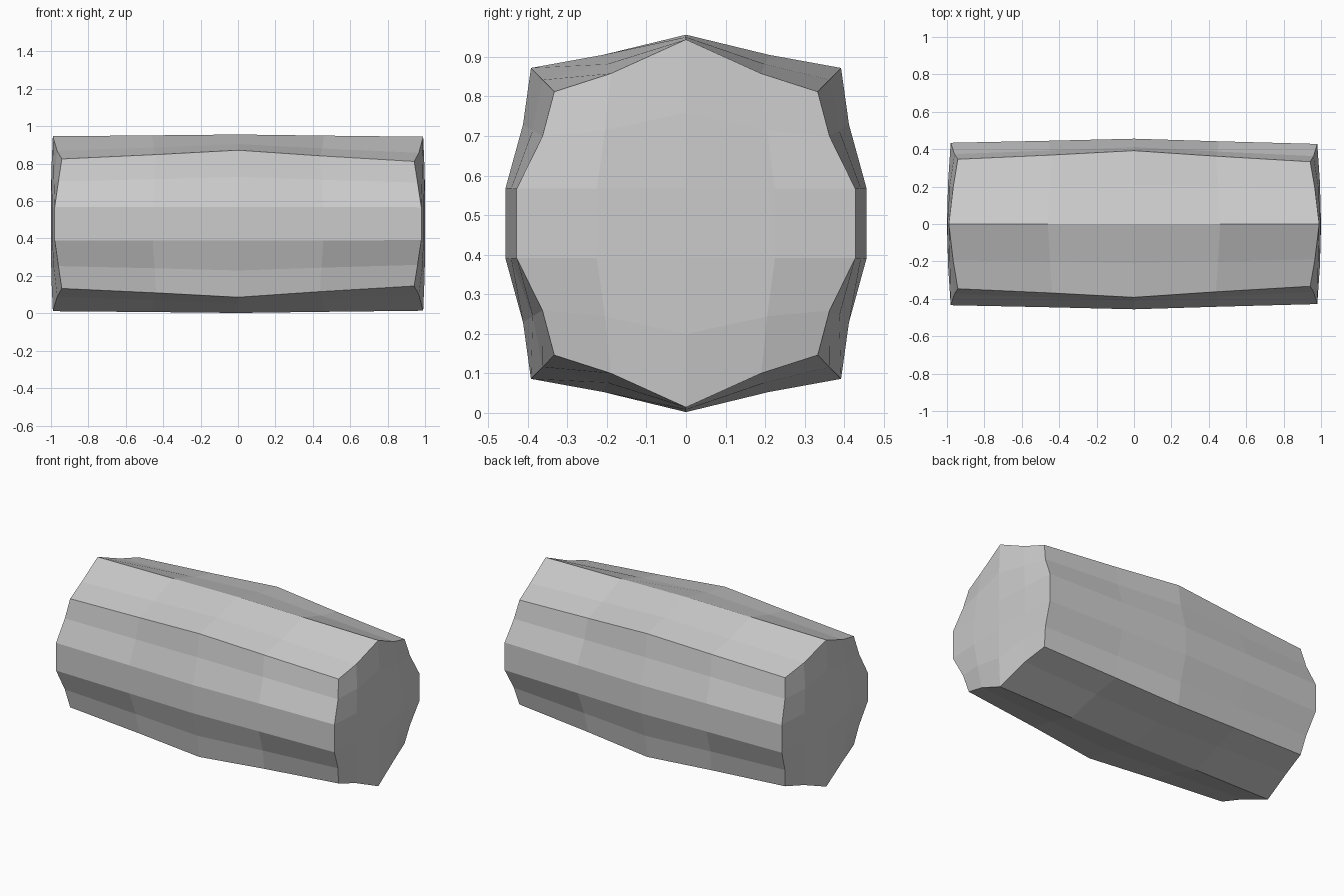
import bpy
import bmesh

if "Cube" in bpy.data.objects:
    bpy.data.objects.remove(bpy.data.objects["Cube"])

MID_Z = 0.479
# One quarter of the end cap: [column][row] = (y, height from middle, x)
CAP = [
    [(0.0, 0.088, 1.0), (0.0, 0.28, 0.998), (0.0, 0.465, 0.99)],
    [(0.225, 0.088, 0.994), (0.205, 0.235, 0.985), (0.19, 0.379, 0.967)],
    [(0.428, 0.088, 0.98), (0.363, 0.22, 0.96), (0.333, 0.333, 0.942)],
]
# Matching quarter outline of the widest middle section
MID = {
    (0, 2): (0.0, 0.477), (1, 2): (0.21, 0.426), (2, 2): (0.392, 0.393),
    (2, 1): (0.412, 0.25), (2, 0): (0.456, 0.09),
}
COLS = range(-2, 3)
ROWS = (-3, -2, -1, 1, 2, 3)
LEFT_TAPER = 0.78   # left end narrows a little less


def point(i, j, k):
    """Position of a grid vertex: station i along x, column j, row k."""
    c, r = abs(j), abs(k) - 1
    y, h, x = CAP[c][r]
    if (c, r) in MID:
        t = abs(i) / 2 * (LEFT_TAPER if i < 0 else 1.0)
        my, mh = MID[(c, r)]
        y, h = my + (y - my) * t, mh + (h - mh) * t
    x *= {0: 0, 1: 0.465, 2: 1}[abs(i)]
    return (x if i > 0 else -x,
            y if j > 0 else -y,
            MID_Z + (h if k > 0 else -h))


bm = bmesh.new()
grid = {}


def vert(key):
    if key not in grid:
        grid[key] = bm.verts.new(point(*key))
    return grid[key]


def patch(us, vs, key):
    """Fill a rectangular patch of the surface with quads."""
    us, vs = list(us), list(vs)
    for a, b in zip(us, us[1:]):
        for c, d in zip(vs, vs[1:]):
            bm.faces.new([vert(key(*p)) for p in ((a, c), (b, c), (b, d), (a, d))])


# Opposite pairs: end caps, long sides, top and bottom
for s in (-1, 1):
    patch(COLS, ROWS, lambda j, k: (2 * s, j, k))
    patch(COLS, ROWS, lambda i, k: (i, 2 * s, k))
    patch(COLS, COLS, lambda i, j: (i, j, 3 * s))

bmesh.ops.recalc_face_normals(bm, faces=bm.faces)
mesh = bpy.data.meshes.new("faceted_block")
bm.to_mesh(mesh)
bm.free()
block = bpy.data.objects.new("faceted_block", mesh)
bpy.context.collection.objects.link(block)
